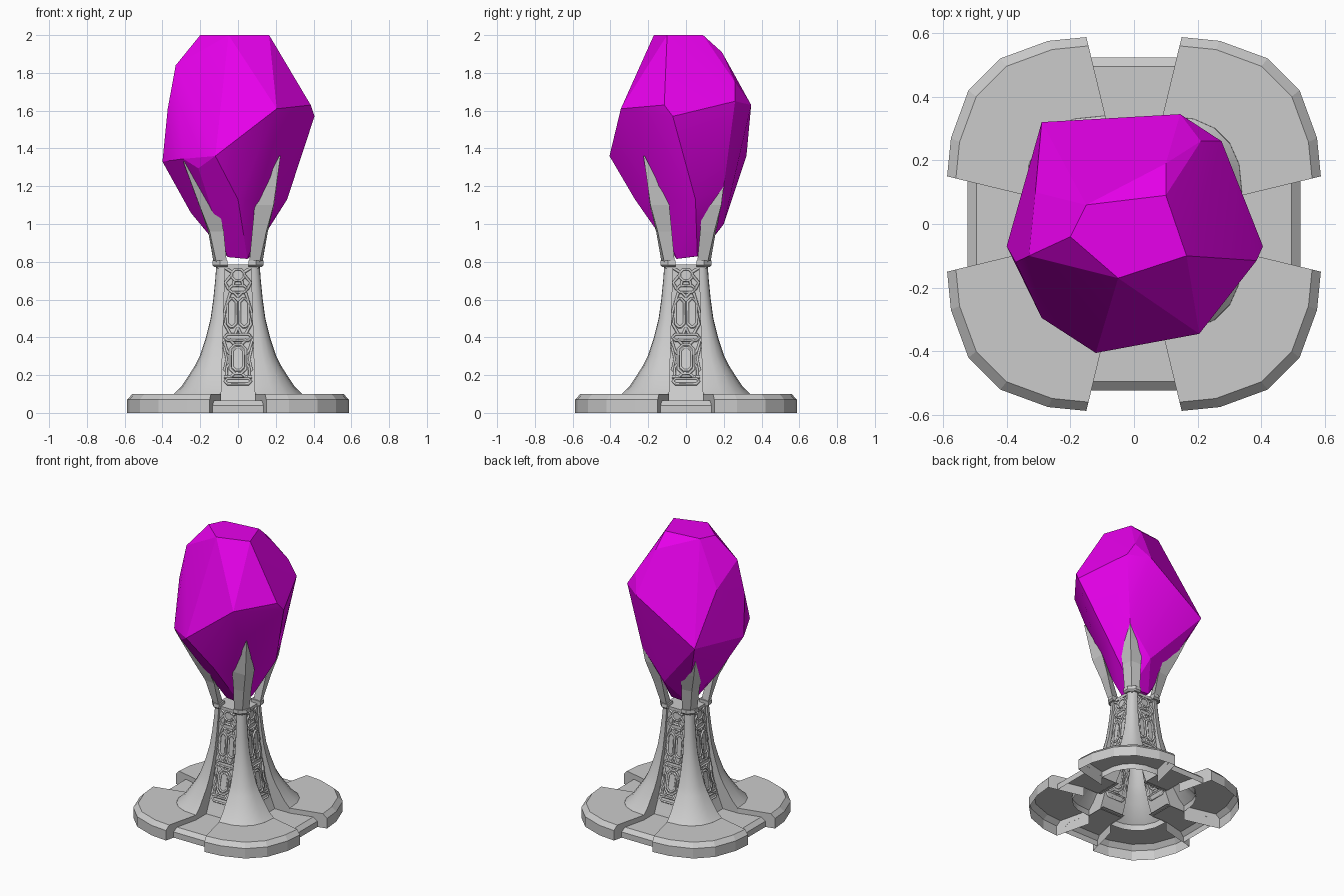
import bpy, bmesh, math
from mathutils import Vector, Matrix

if "Cube" in bpy.data.objects:
    bpy.data.objects.remove(bpy.data.objects["Cube"])


def finish(name, bm, smooth=None, color=None, weld=True):
    if weld:
        bmesh.ops.remove_doubles(bm, verts=bm.verts, dist=1e-5)
        bmesh.ops.recalc_face_normals(bm, faces=bm.faces)
    me = bpy.data.meshes.new(name)
    bm.to_mesh(me)
    bm.free()
    ob = bpy.data.objects.new(name, me)
    bpy.context.collection.objects.link(ob)
    if smooth:
        for p in me.polygons:
            p.use_smooth = True
        me.set_sharp_from_angle(angle=math.radians(smooth))
    if color:
        mat = bpy.data.materials.new(name)
        mat.diffuse_color = color
        mat.use_nodes = True
        mat.node_tree.nodes["Principled BSDF"].inputs["Base Color"].default_value = mat.diffuse_color
        me.materials.append(mat)
    return ob


def loft(bm, rings, closed=False, caps=False):
    vs = [[bm.verts.new(p) for p in r] for r in rings]
    n = len(rings[0])
    for a, b in zip(vs, vs[1:]):
        for i in range(n if closed else n - 1):
            j = (i + 1) % n
            bm.faces.new((a[i], a[j], b[j], b[i]))
    if caps:
        bm.faces.new(vs[0][::-1])
        bm.faces.new(vs[-1])


def four(bm):
    # repeat the geometry on all four sides
    src = bm.copy()
    me = bpy.data.meshes.new("tmp")
    for k in (1, 2, 3):
        c = src.copy()
        c.transform(Matrix.Rotation(k * math.pi / 2, 4, 'Z'))
        c.to_mesh(me)
        bm.from_mesh(me)
        c.free()
    src.free()
    bpy.data.meshes.remove(me)


def interp(table, z):
    for (a, u), (b, v) in zip(table, table[1:]):
        if z <= b:
            return u + (v - u) * (z - a) / (b - a)
    return table[-1][1]


FLARE = [(.06, .34), (.1, .34), (.14, .3), (.2, .26), (.25, .228), (.3, .203), (.4, .17),
         (.5, .145), (.6, .131), (.7, .121), (.78, .115)]
PANEL = [(.06, .225), (.1, .21), (.15, .19), (.25, .162), (.35, .14), (.5, .12), (.65, .107), (.78, .1)]
half = lambda z: .092 - .03 * z
depth = lambda z: interp(PANEL, z)


def arc(r, w, z):
    out = []
    for i in range(6):
        t = math.radians(18 * i)
        out.append((w + (r - w) * max(0, math.cos(t)) ** .8, w + (r - w) * math.sin(t) ** .8, z))
    return out


# base lobes: hollow corner plates with a chamfered rim
bm = bmesh.new()
outline = [(.587, .15), (.575, .27), (.52, .42), (.42, .52), (.27, .575), (.15, .587)]
rings = [[(x, y, 0) for x, y in outline], [(x, y, .07) for x, y in outline],
         [(x * .953, y * .953, .1) for x, y in outline], arc(.34, .09, .1)]
loft(bm, rings)
for e in (0, -1):
    col = [r[e] for r in rings]
    loft(bm, [col[1:], [(x, y, 0) for x, y, z in col[1:]]])
four(bm)
finish("base_lobes", bm)

# lower plates in the gaps between lobes
bm = bmesh.new()
loft(bm, [[(-w, -y, z), (w, -y, z)] for w, y, z in
          ((.09, .2, .065), (.09, .34, .065), (.128, .495, .065), (.135, .523, .04), (.135, .523, 0))])
four(bm)
finish("base_gap_plates", bm)

# flared column corners
bm = bmesh.new()
loft(bm, [[(depth(z), half(z), z)] + arc(r, half(z), z) + [(half(z), depth(z), z)] for z, r in FLARE])
four(bm)
finish("column_corners", bm, 35)

# recessed panel backs
bm = bmesh.new()
loft(bm, [[(-half(z), -d, z), (half(z), -d, z)] for z, d in PANEL])
four(bm)
finish("column_panels", bm, 35)


# raised lattice on the panels
def hexa(cx, cz, a, b, c, tall=True):
    if tall:
        pts = [(-a, b - c), (-a + c, b), (a - c, b), (a, b - c), (a, c - b), (a - c, -b), (c - a, -b), (-a, c - b)]
    else:
        pts = [(-a, 0), (-a + c, b), (a - c, b), (a, 0), (a - c, -b), (-a + c, -b)]
    return [(cx + x, cz + z) for x, z in pts], True


shapes = [hexa(0, .168, .07, .015, .015, False), hexa(0, .285, .042, .078, .025),
          hexa(0, .285, .03, .06, .018), hexa(0, .4, .072, .016, .016, False),
          hexa(-.033, .53, .024, .075, .018), hexa(.033, .53, .024, .075, .018),
          hexa(0, .655, .05, .018, .018, False), hexa(0, .73, .033, .03, .018)]
for s in (-1, 1):
    shapes += [([(s * x, z) for x, z in pts], False) for pts in (
        [(.02, .207), (.04, .19), (.075, .19)], [(.042, .26), (.06, .24), (.06, .2)],
        [(.042, .31), (.06, .33), (.075, .38)], [(.075, .22), (.06, .285), (.075, .35)],
        [(.02, .363), (.045, .39)], [(.04, .416), (.07, .47), (.057, .53)],
        [(.072, .53), (.057, .58), (.04, .637)], [(.0, .45), (.015, .416)],
        [(0, .615), (.02, .637)], [(.05, .655), (.068, .69), (.033, .73)],
        [(.025, .673), (.02, .7)], [(.033, .745), (.064, .765)])]
cu = bpy.data.curves.new("lattice_path", 'CURVE')
cu.dimensions = '3D'
cu.bevel_depth = .008
cu.bevel_resolution = 0
for pts, cyc in shapes:
    sp = cu.splines.new('POLY')
    sp.points.add(len(pts) - 1)
    for p, (x, z) in zip(sp.points, pts):
        p.co = (x, -depth(z) - .002, z, 1)
    sp.use_cyclic_u = cyc
tmp = bpy.data.objects.new("lattice_path", cu)
bpy.context.collection.objects.link(tmp)
me = bpy.data.meshes.new_from_object(tmp.evaluated_get(bpy.context.evaluated_depsgraph_get()))
bpy.data.objects.remove(tmp)
bm = bmesh.new()
bm.from_mesh(me)
four(bm)
finish("column_lattice", bm, weld=False)

# cap and corner collar blocks
bm = bmesh.new()
loft(bm, [[(x * .108, y * .108, z) for x, y in ((-1, -1), (1, -1), (1, 1), (-1, 1))] for z in (.765, .785)], True, True)
finish("column_cap", bm)
bm = bmesh.new()
loft(bm, [[(.06, .06, z), (a, .055, z), (a, .095, z), (.095, a, z), (.055, a, z)]
          for a, z in ((.125, .772), (.136, .782), (.134, .806))], True, True)
four(bm)
finish("collar_blocks", bm)

# four pointed claws holding the crystal
for name, sx, sy, t, tz in (("front_right", 1, -1, .222, 1.36), ("front_left", -1, -1, .287, 1.33),
                            ("back_right", 1, 1, .215, 1.34), ("back_left", -1, 1, .275, 1.34)):
    bm = bmesh.new()
    k = (t - .22) * .25
    levels = [(.06, .13, .115, .07, .8), (.075, .158, .15, .1, .96),
              (.088 + k, .19 + k, .188 + k, .135 + k, 1.1), (t - .003, t, t + .003, t - .005, tz)]
    loft(bm, [[(sx * x, sy * y, z) for x, y in ((inn, inn), (o, a), (r, r), (a, o))]
              for a, o, r, inn, z in levels], True, True)
    finish(name + "_claw", bm)

# faceted crystal
pts = [(.405, -.07, 1.57), (.385, -.115, 1.63), (.205, -.345, 1.61), (-.12, -.405, 1.36),
       (-.21, -.33, 1.295), (-.29, -.295, 1.345), (-.4, -.07, 1.33), (-.372, -.12, 1.61),
       (-.29, .32, 1.36), (.145, .345, 1.63), (.275, .26, 1.65), (.21, .26, 1.75),
       (.1, .19, 1.91), (-.33, -.1, 1.84), (-.31, .1, 1.7),
       (-.2, -.04, 2), (-.05, -.17, 2), (.165, -.1, 2), (.1, .09, 2), (-.15, .06, 2),
       (.26, .05, 1.13), (-.25, 0, 1.06), (0, -.27, 1.13), (.2, .2, 1.2), (.03, .2, 1.0), (.16, -.16, 1.12),
       (-.055, -.05, .825), (.05, -.05, .815), (.07, .06, .83), (-.06, .07, .83)]
bm = bmesh.new()
for p in pts:
    bm.verts.new(p)
bmesh.ops.convex_hull(bm, input=bm.verts)
bmesh.ops.delete(bm, geom=[v for v in bm.verts if not v.link_faces], context='VERTS')
finish("crystal", bm, 18, (.8, .0, .83, 1))
